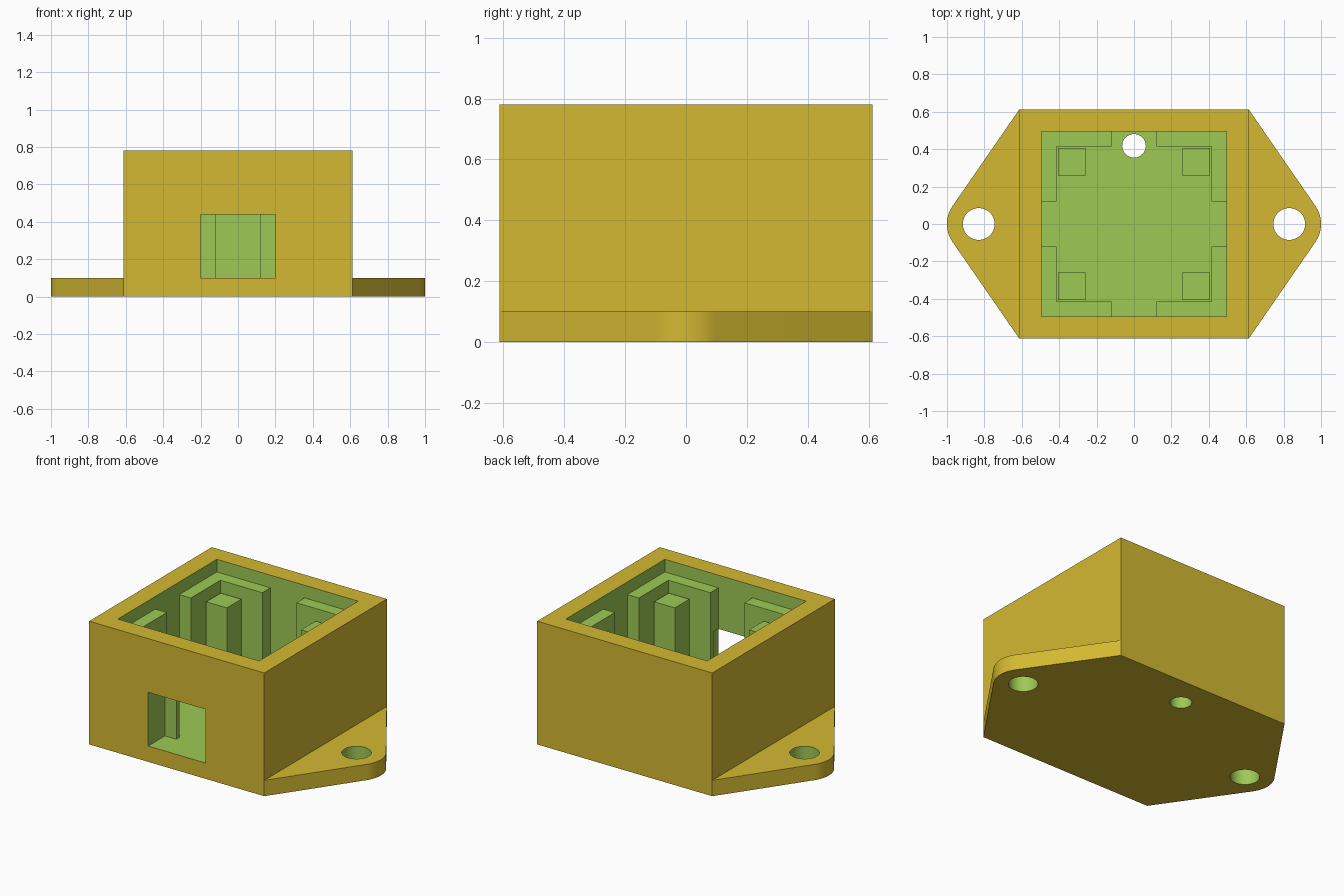
import bpy
import bmesh
from math import atan2, acos, hypot, cos, sin, tau, radians

cube = bpy.data.objects.get("Cube")
if cube:
    bpy.data.objects.remove(cube, do_unlink=True)

HALF, INNER, HEIGHT, BASE = 0.613, 0.495, 0.78, 0.1
EAR_X, EAR_R = 0.83, 0.17


def material(name, color):
    mat = bpy.data.materials.new(name)
    mat.use_nodes = True
    mat.diffuse_color = color
    mat.node_tree.nodes["Principled BSDF"].inputs["Base Color"].default_value = color
    return mat


GOLD, GREEN = 0, 1
MATERIALS = [material("gold shell", (0.66, 0.485, 0.032, 1)),
             material("green cut surface", (0.337, 0.59, 0.09, 1))]


def prism(name, outline, z0, z1, slot):
    """Extrude a flat outline between two heights."""
    bm = bmesh.new()
    base = bm.faces.new([bm.verts.new((x, y, z0)) for x, y in outline])
    top = bmesh.ops.extrude_face_region(bm, geom=[base])["geom"]
    for v in top:
        if isinstance(v, bmesh.types.BMVert):
            v.co.z = z1
    bmesh.ops.recalc_face_normals(bm, faces=bm.faces)
    for f in bm.faces:
        f.material_index = slot
    mesh = bpy.data.meshes.new(name)
    bm.to_mesh(mesh)
    bm.free()
    for mat in MATERIALS:
        mesh.materials.append(mat)
    obj = bpy.data.objects.new(name, mesh)
    bpy.context.collection.objects.link(obj)
    return obj


def rect(x0, x1, y0, y1):
    return [(x0, y0), (x1, y0), (x1, y1), (x0, y1)]


def circle(cx, cy, r, n=48):
    return [(cx + r * cos(tau * i / n), cy + r * sin(tau * i / n)) for i in range(n)]


def combine(target, other, operation):
    """Apply a boolean and discard the helper."""
    other.hide_render = True
    mod = target.modifiers.new("boolean", "BOOLEAN")
    mod.operation, mod.object, mod.solver = operation, other, "EXACT"
    bpy.context.view_layer.objects.active = target
    bpy.ops.object.modifier_apply(modifier=mod.name)
    bpy.data.objects.remove(other, do_unlink=True)


def window_cutter():
    return prism("window_cutter", rect(-0.2, 0.2, -0.8, -0.445), BASE, 0.44, GREEN)


# Base plate: square with a rounded mounting ear on each side
dx = HALF - EAR_X
tangent = atan2(HALF, dx) - acos(EAR_R / hypot(dx, HALF))
steps = 16
right_half = [(HALF, -HALF)]
for i in range(steps + 1):
    a = tangent * (2 * i / steps - 1)
    right_half.append((EAR_X + EAR_R * cos(a), EAR_R * sin(a)))
right_half.append((HALF, HALF))
plate_outline = right_half + [(-x, -y) for x, y in right_half]
housing = prism("housing", plate_outline, 0, BASE, GOLD)

# Box walls and cavity
combine(housing, prism("walls", rect(-HALF, HALF, -HALF, HALF), 0, HEIGHT, GOLD), "UNION")
combine(housing, prism("cavity", rect(-INNER, INNER, -INNER, INNER), BASE, 1, GREEN), "DIFFERENCE")

# Front window, ear holes and floor hole
combine(housing, window_cutter(), "DIFFERENCE")
for x, y, r in [(-EAR_X, 0, 0.085), (EAR_X, 0, 0.085), (0, 0.418, 0.063)]:
    combine(housing, prism("hole", circle(x, y, r), -0.1, 0.3, GREEN), "DIFFERENCE")

# Merge leftover coplanar splits and round the shading of curved walls
bm = bmesh.new()
bm.from_mesh(housing.data)
bmesh.ops.remove_doubles(bm, verts=bm.verts, dist=0.0001)
bmesh.ops.dissolve_limit(bm, angle_limit=radians(0.5), verts=bm.verts, edges=bm.edges,
                         delimit={"MATERIAL"})
bm.to_mesh(housing.data)
bm.free()
bpy.ops.object.select_all(action="DESELECT")
housing.select_set(True)
bpy.context.view_layer.objects.active = housing
bpy.ops.object.shade_smooth_by_angle(angle=radians(30))

# Corner ledges and posts, mirrored into all four corners
L_SHAPE = [(INNER, INNER), (0.12, INNER), (0.12, 0.414),
           (0.414, 0.414), (0.414, 0.12), (INNER, 0.12)]
for sx, side in ((-1, "right"), (1, "left")):
    for sy, end in ((-1, "front"), (1, "back")):
        ledge = prism(f"corner_ledge_{end}_{side}",
                      [(sx * x, sy * y) for x, y in L_SHAPE], BASE, 0.7, GREEN)
        if sy < 0:
            combine(ledge, window_cutter(), "DIFFERENCE")
        post = [(sx * x, sy * y) for x, y in rect(0.26, 0.405, 0.26, 0.405)]
        prism(f"post_{end}_{side}", post, BASE, 0.625, GREEN)
